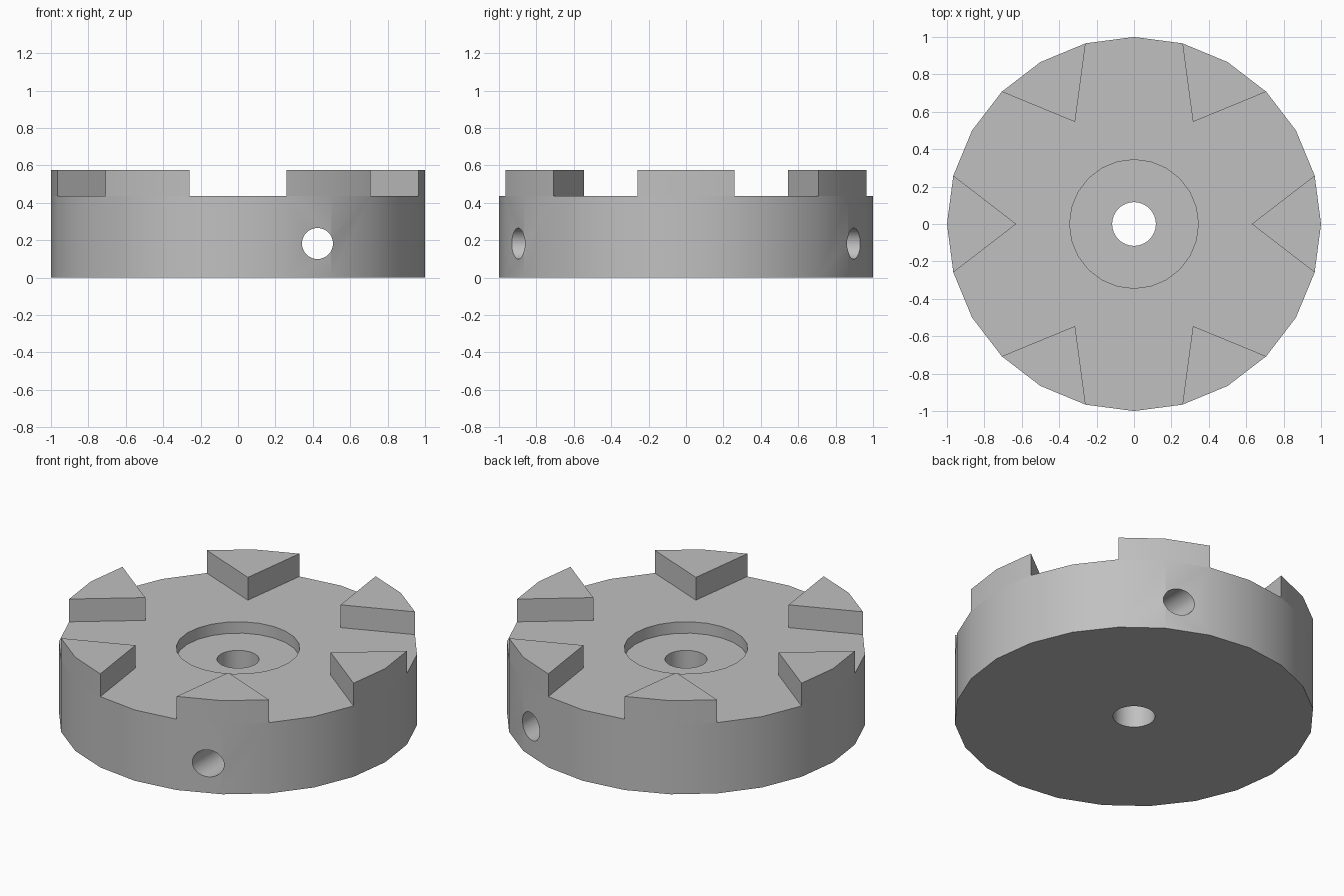
import bpy, bmesh
from math import radians, cos, sin, pi

cube = bpy.data.objects.get("Cube")
if cube:
    bpy.data.objects.remove(cube, do_unlink=True)

SIDES, DECK, TOP, TIP = 24, 0.435, 0.575, 0.63

# single grey metal
metal = bpy.data.materials.new("grey_metal")
metal.use_nodes = True
grey = (0.53, 0.53, 0.53, 1)
metal.diffuse_color = grey
metal.node_tree.nodes["Principled BSDF"].inputs["Base Color"].default_value = grey


def polar(r, degrees, z):
    return r * cos(radians(degrees)), r * sin(radians(degrees)), z


# disc body: base, outer wall, and a deck divided into centre and tooth footprints
bm = bmesh.new()
step = 360 / SIDES
low = [bm.verts.new(polar(1, i * step, 0)) for i in range(SIDES)]
rim = [bm.verts.new(polar(1, i * step, DECK)) for i in range(SIDES)]
bm.faces.new(low[::-1])
for i in range(SIDES):
    j = (i + 1) % SIDES
    bm.faces.new((low[i], low[j], rim[j], rim[i]))

deck, teeth = [], []
for i in range(0, SIDES, 4):
    tip = bm.verts.new(polar(TIP, i * step, DECK))
    teeth.append(bm.faces.new((tip, rim[i - 1], rim[i], rim[i + 1])))
    deck += [rim[i - 1], tip, rim[i + 1], rim[i + 2]]
bm.faces.new(deck)

# raise the six pointed teeth
raised = bmesh.ops.extrude_face_region(bm, geom=teeth)["geom"]
bmesh.ops.translate(bm, vec=(0, 0, TOP - DECK),
                    verts=[g for g in raised if isinstance(g, bmesh.types.BMVert)])
bmesh.ops.recalc_face_normals(bm, faces=bm.faces)
mesh = bpy.data.meshes.new("toothed_disc")
bm.to_mesh(mesh)
bm.free()
body = bpy.data.objects.new("toothed_disc", mesh)
bpy.context.collection.objects.link(body)
mesh.materials.append(metal)


def drill(name, radius, depth, location, sides=32, rotation=(0, 0, 0)):
    """Cut a round hole through the body."""
    bpy.ops.mesh.primitive_cylinder_add(vertices=sides, radius=radius, depth=depth,
                                        location=location, rotation=rotation)
    cutter = bpy.context.object
    cutter.name = name
    cutter.hide_render = True
    cutter.data.materials.append(metal)
    mod = body.modifiers.new(name, "BOOLEAN")
    mod.operation = "DIFFERENCE"
    mod.solver = "EXACT"
    mod.object = cutter
    bpy.ops.object.select_all(action="DESELECT")
    bpy.context.view_layer.objects.active = body
    body.select_set(True)
    bpy.ops.object.modifier_apply(modifier=mod.name)
    bpy.data.objects.remove(cutter, do_unlink=True)


# shallow recess, centre bore, and off-centre cross hole from front to back
drill("recess_cutter", 0.344, 0.4, (0, 0, 0.565), sides=24)
drill("bore_cutter", 0.117, 2, (0, 0, 0.2))
drill("cross_hole_cutter", 0.083, 3, (0.425, 0, 0.182), rotation=(pi / 2, 0, 0))

bpy.ops.object.shade_smooth_by_angle(angle=radians(30))
